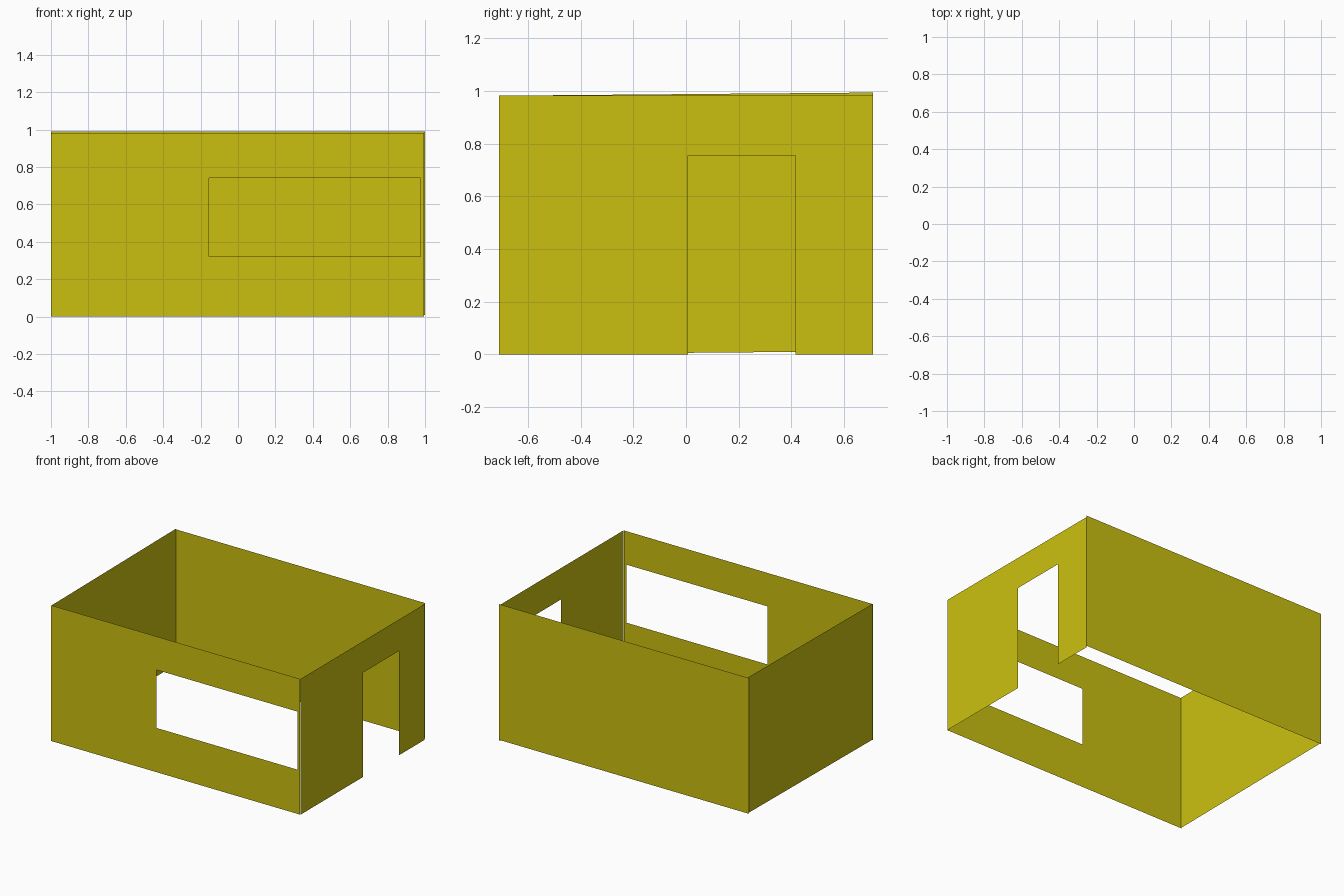
import bpy, bmesh
from mathutils import Vector

if "Cube" in bpy.data.objects:
    bpy.data.objects.remove(bpy.data.objects["Cube"])

paint = bpy.data.materials.new("yellow_paint")
paint.diffuse_color = (0.60, 0.53, 0.005, 1)
paint.use_nodes = True
paint.node_tree.nodes["Principled BSDF"].inputs["Base Color"].default_value = paint.diffuse_color


def wall(name, start, end, height, hole=None):
    """Thin sheet from start to end; hole = (u0, u1, z0, z1) along the sheet."""
    start, end = Vector(start), Vector(end)
    length = (end - start).length
    us, zs = [0, length], [0, height]
    if hole:
        us = sorted({*us, hole[0], hole[1]})
        zs = sorted({*zs, hole[2], hole[3]})
    bm = bmesh.new()
    grid = [[bm.verts.new(start.lerp(end, u / length) + Vector((0, 0, z)))
             for z in zs] for u in us]
    for i in range(len(us) - 1):
        for j in range(len(zs) - 1):
            if hole and hole[0] <= us[i] < hole[1] and hole[2] <= zs[j] < hole[3]:
                continue
            bm.faces.new((grid[i][j], grid[i + 1][j],
                          grid[i + 1][j + 1], grid[i][j + 1]))
    mesh = bpy.data.meshes.new(name)
    bm.to_mesh(mesh)
    bm.free()
    mesh.materials.append(paint)
    obj = bpy.data.objects.new(name, mesh)
    bpy.context.collection.objects.link(obj)
    return obj


X, Y, H = 1.0, 0.71, 0.982

# Front wall with the wide window
wall("front_wall", (-X, -Y, 0), (0.995, -Y, 0), H, (0.845, 1.975, 0.32, 0.74))
# Right wall with the doorway open to the ground
wall("right_wall", (0.997, -Y, 0), (0.997, Y, 0), H, (0.717, 1.125, 0, 0.755))
# Plain back wall, sitting slightly higher
wall("back_wall", (X, Y, 0.008), (-X, Y, 0.008), H)
# Plain left wall, tilted up a little towards the back
wall("left_wall", (-0.995, Y, 0.012), (-0.995, -Y, 0), H)
